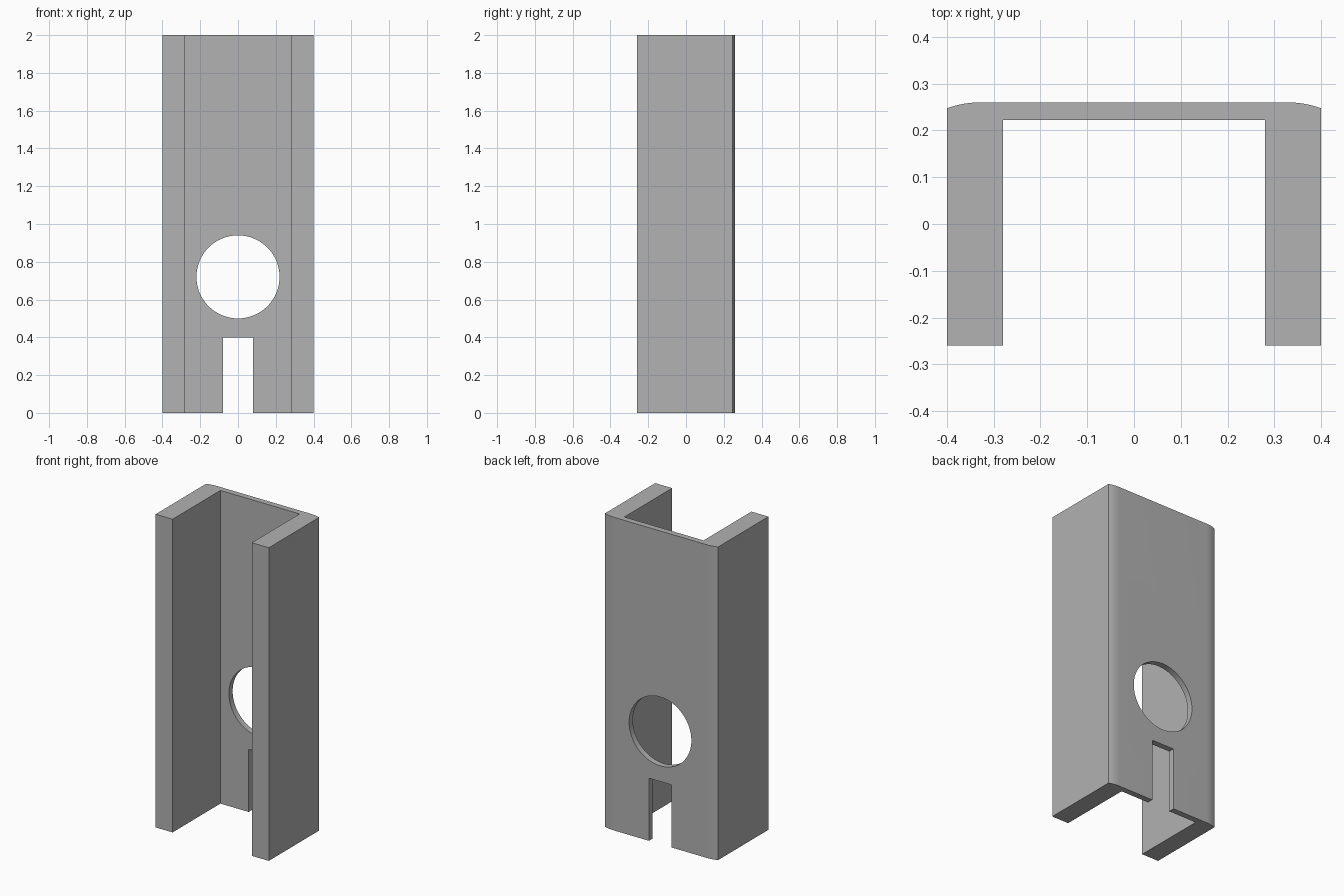
import bpy, bmesh, math

cube = bpy.data.objects.get("Cube")
if cube:
    bpy.data.objects.remove(cube, do_unlink=True)

HALF_W, HALF_D, HEIGHT = 0.40, 0.26, 2.0
INNER_W, INNER_Y = 0.28, 0.222
ROUND_R, ROUND_X = 0.20, 0.33      # shallow arc on the back corners

grey = bpy.data.materials.new("plain grey")
grey.use_nodes = True
colour = (0.445, 0.445, 0.445, 1)
grey.diffuse_color = colour
grey.node_tree.nodes["Principled BSDF"].inputs["Base Color"].default_value = colour


def prism(name, points, direction):
    """Extrude a closed outline of 3D points along a direction."""
    bm = bmesh.new()
    face = bm.faces.new([bm.verts.new(p) for p in points])
    ext = bmesh.ops.extrude_face_region(bm, geom=[face])
    verts = [v for v in ext["geom"] if isinstance(v, bmesh.types.BMVert)]
    bmesh.ops.translate(bm, verts=verts, vec=direction)
    bmesh.ops.recalc_face_normals(bm, faces=bm.faces)
    mesh = bpy.data.meshes.new(name)
    bm.to_mesh(mesh)
    bm.free()
    mesh.materials.append(grey)
    obj = bpy.data.objects.new(name, mesh)
    bpy.context.collection.objects.link(obj)
    return obj


# Channel body: half outline mirrored into a U, then raised
half = [(INNER_W, INNER_Y), (INNER_W, -HALF_D), (HALF_W, -HALF_D)]
sweep = math.asin((HALF_W - ROUND_X) / ROUND_R)
for i in range(9):
    a = sweep * (1 - i / 8)
    half.append((ROUND_X + ROUND_R * math.sin(a), HALF_D - ROUND_R * (1 - math.cos(a))))
outline = half + [(-x, y) for x, y in reversed(half)]
channel = prism("channel", [(x, y, 0) for x, y in outline], (0, 0, HEIGHT))

# Cutters through the back wall: round hole and bottom slot
circle = [(0.22 * math.cos(math.tau * i / 64), 0.1, 0.72 + 0.22 * math.sin(math.tau * i / 64))
          for i in range(64)]
slot = [(x, 0.1, z) for x, z in ((-0.08, -0.1), (0.08, -0.1), (0.08, 0.4), (-0.08, 0.4))]

bpy.context.view_layer.objects.active = channel
for name, points in (("hole_cutter", circle), ("slot_cutter", slot)):
    cutter = prism(name, points, (0, 0.3, 0))
    cutter.hide_render = True
    mod = channel.modifiers.new(name, "BOOLEAN")
    mod.operation = "DIFFERENCE"
    mod.solver = "EXACT"
    mod.object = cutter
    bpy.ops.object.modifier_apply(modifier=mod.name)
    bpy.data.objects.remove(cutter, do_unlink=True)

# Smooth the arcs, keep the hard edges
for obj in bpy.context.selected_objects:
    obj.select_set(False)
channel.select_set(True)
bpy.ops.object.shade_smooth_by_angle(angle=math.radians(30))
